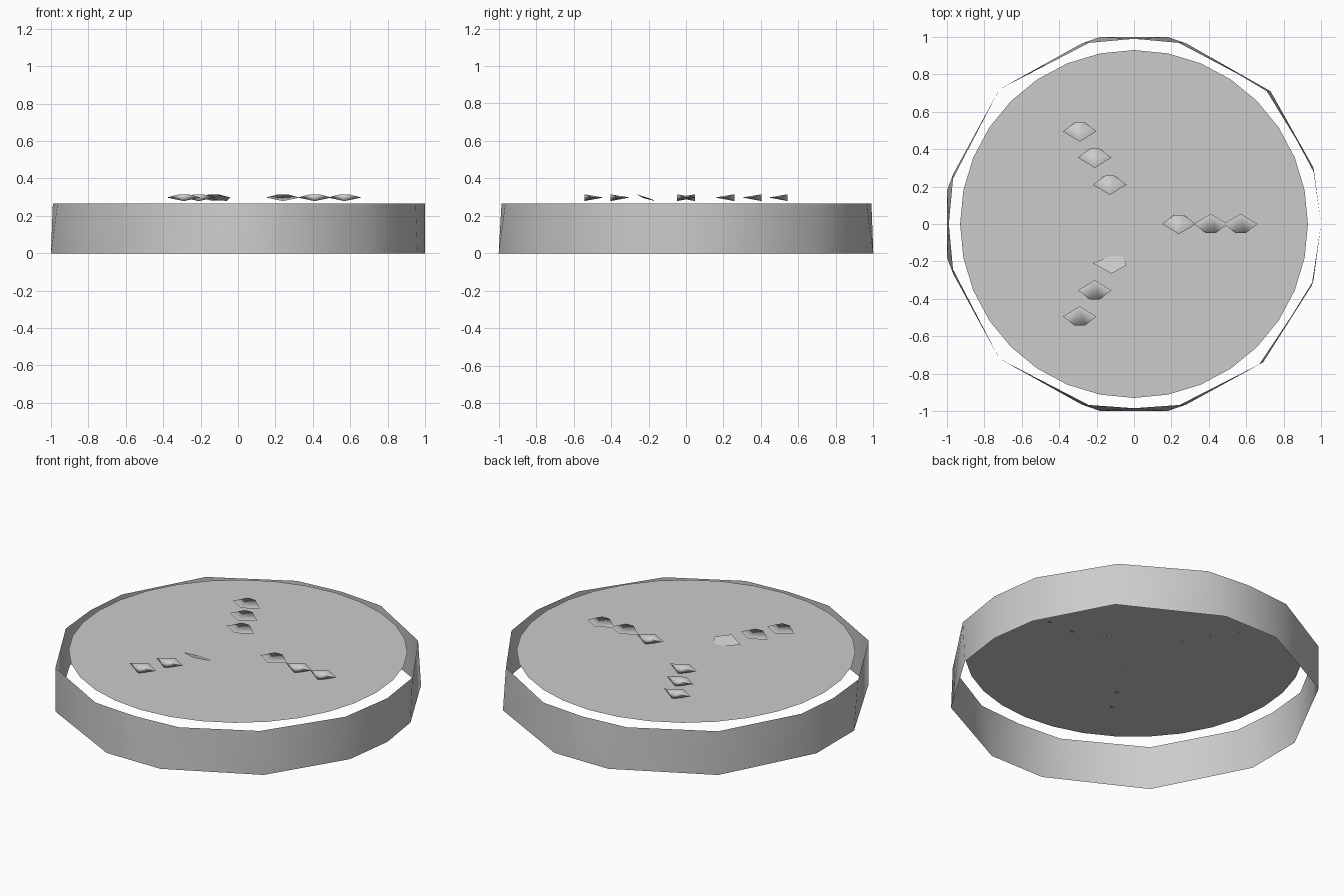
import bpy, bmesh, math

if "Cube" in bpy.data.objects:
    bpy.data.objects.remove(bpy.data.objects["Cube"])

grey = bpy.data.materials.new("grey")
grey.diffuse_color = (0.6, 0.6, 0.6, 1)
grey.use_nodes = True
grey.node_tree.nodes["Principled BSDF"].inputs["Base Color"].default_value = grey.diffuse_color


def finish(name, bm, angle):
    mesh = bpy.data.meshes.new(name)
    bm.to_mesh(mesh)
    bm.free()
    mesh.materials.append(grey)
    ob = bpy.data.objects.new(name, mesh)
    bpy.context.collection.objects.link(ob)
    bpy.ops.object.select_all(action='DESELECT')
    ob.select_set(True)
    bpy.context.view_layer.objects.active = ob
    bpy.ops.object.shade_smooth_by_angle(angle=math.radians(angle))
    return ob


# Face plate: thin round sheet just above the rim
bm = bmesh.new()
bmesh.ops.create_circle(bm, cap_ends=True, segments=32, radius=0.93)
bmesh.ops.translate(bm, verts=bm.verts, vec=(0, 0, 0.282))
finish("face_plate", bm, 30)

# Rim: open band whose top and bottom outlines differ slightly
top = [(1, 0), (0.96, 0.3), (0.71, 0.71), (0.28, 0.965),
       (0, 0.99), (-0.28, 0.965), (-0.72, 0.72), (-0.965, 0.27),
       (-0.99, 0), (-0.965, -0.27), (-0.72, -0.72), (-0.28, -0.965),
       (0, -0.985), (0.28, -0.965), (0.67, -0.75), (0.95, -0.33)]
bottom = [(1, 0), (0.96, 0.28), (0.73, 0.71), (0.18, 1),
          (0, 1), (-0.18, 1), (-0.72, 0.72), (-1, 0.18),
          (-1, 0), (-1, -0.18), (-0.72, -0.72), (-0.18, -1),
          (0, -1), (0.18, -1), (0.69, -0.74), (0.96, -0.3)]
bm = bmesh.new()
upper = [bm.verts.new((x, y, 0.265)) for x, y in top]
lower = [bm.verts.new((x, y, 0)) for x, y in bottom]
for i in range(16):
    j = (i + 1) % 16
    bm.faces.new((lower[i], lower[j], upper[j], upper[i]))
bmesh.ops.triangulate(bm, faces=bm.faces)
finish("rim", bm, 40)


# Markers: small wedge-shaped lozenges
def marker(name, points):
    bm = bmesh.new()
    for p in points:
        bm.verts.new(p)
    bmesh.ops.convex_hull(bm, input=bm.verts)
    bmesh.ops.recalc_face_normals(bm, faces=bm.faces)
    finish(name, bm, 100)


def lozenge(name, x, y, out):
    marker(name, [(x - 0.09, y, 0.298), (x + 0.09, y, 0.298),
                  (x - 0.025, y + 0.048 * out, 0.315),
                  (x + 0.025, y + 0.048 * out, 0.315),
                  (x, y + 0.048 * out, 0.279),
                  (x, y - 0.055 * out, 0.298)])


spots = [(-0.29, 0.495, 1), (-0.21, 0.355, 1), (-0.13, 0.21, 1),
         (-0.29, -0.495, -1), (-0.21, -0.355, -1),
         (0.24, 0, 1), (0.41, 0, -1), (0.57, 0, -1)]
for i, (x, y, out) in enumerate(spots):
    lozenge(f"marker_{i + 1}", x, y, out)

# Tilted irregular marker
marker("tilted_marker", [(-0.22, -0.21, 0.298), (-0.12, -0.17, 0.284),
                         (-0.06, -0.17, 0.28), (-0.04, -0.22, 0.298),
                         (-0.12, -0.265, 0.315), (-0.12, -0.23, 0.296)])
